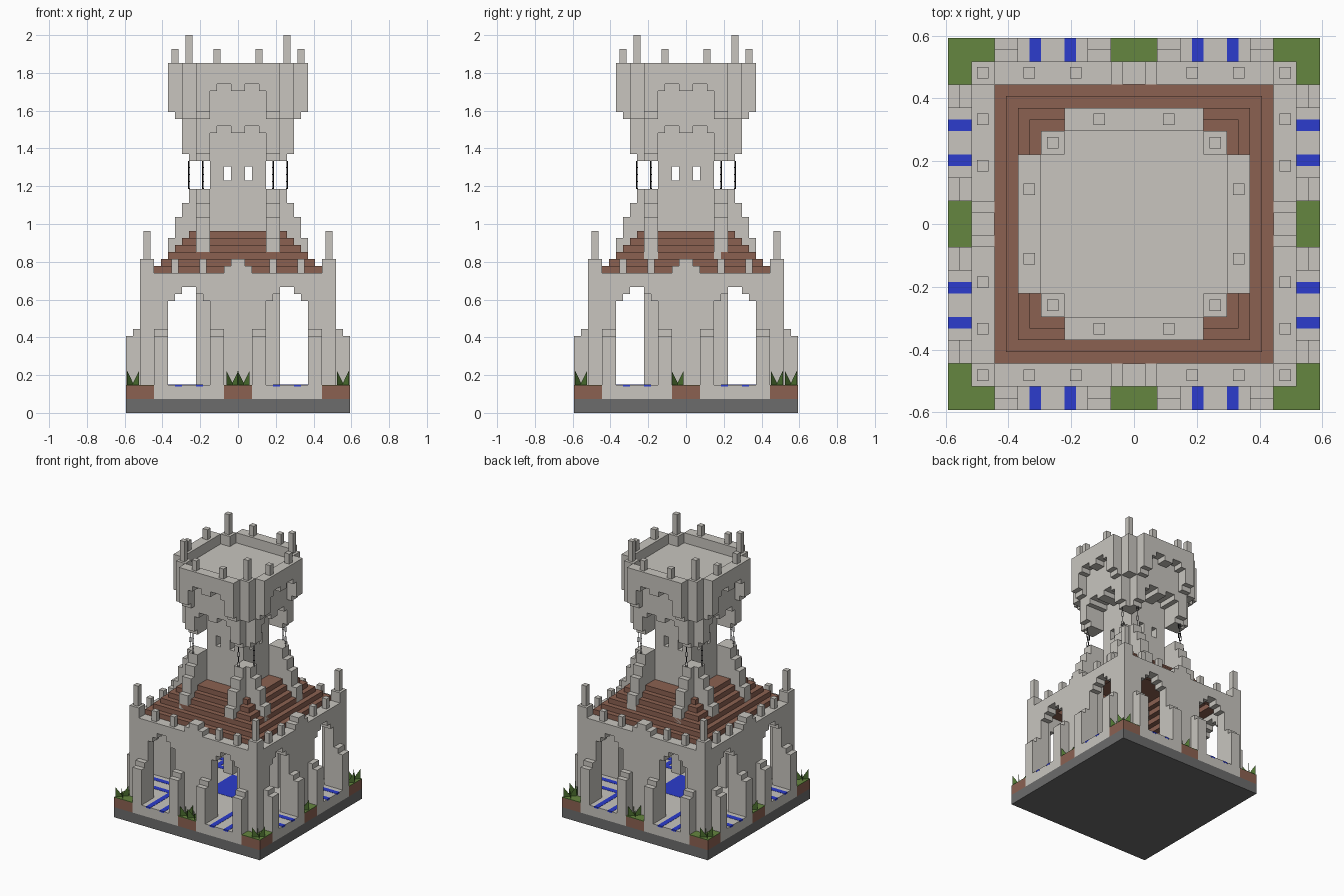
import bpy, bmesh, math
from mathutils import Matrix, Vector

if "Cube" in bpy.data.objects:
    bpy.data.objects.remove(bpy.data.objects["Cube"])

U = 2 / 27  # one block


def mat(name, r, g, b):
    m = bpy.data.materials.new(name)
    m.diffuse_color = (r, g, b, 1)
    m.use_nodes = True
    m.node_tree.nodes["Principled BSDF"].inputs["Base Color"].default_value = m.diffuse_color
    return m


STONE = mat("pale stone", .58, .56, .52)
BROWN = mat("brown", .26, .12, .083)
GRASS = mat("grass green", .13, .24, .05)
LEAF = mat("leaf green", .075, .17, .03)
BLUE = mat("water blue", .025, .045, .61)
BASE = mat("dark grey", .15, .15, .15)
IRON = mat("iron black", .02, .02, .025)


def finish(bm, name, material):
    bmesh.ops.recalc_face_normals(bm, faces=bm.faces)
    bmesh.ops.scale(bm, vec=(U, U, U), verts=bm.verts)
    me = bpy.data.meshes.new(name)
    bm.to_mesh(me)
    bm.free()
    me.materials.append(material)
    ob = bpy.data.objects.new(name, me)
    bpy.context.collection.objects.link(ob)
    return ob


def box(bm, x0, x1, y0, y1, z0, z1, M=Matrix()):
    T = Matrix.Translation(((x0 + x1) / 2, (y0 + y1) / 2, (z0 + z1) / 2))
    S = Matrix.Diagonal((x1 - x0, y1 - y0, z1 - z0, 1))
    bmesh.ops.create_cube(bm, size=1, matrix=M @ T @ S)


def four_sides(name, material, parts):
    """parts: (side0, side1, out0, out1, z0, z1) in blocks, mirrored and put on all four sides"""
    bm = bmesh.new()
    for a, b, r0, r1, z0, z1 in parts:
        for k in range(4):
            M = Matrix.Rotation(k * math.pi / 2, 4, 'Z')
            if a == 0:
                box(bm, -b, b, -r1, -r0, z0, z1, M)
            else:
                box(bm, a, b, -r1, -r0, z0, z1, M)
                if not (a == r0 and b == r1):  # corner pieces need no mirror
                    box(bm, -b, -a, -r1, -r0, z0, z1, M)
    return finish(bm, name, material)


def single(name, material, *dims):
    bm = bmesh.new()
    box(bm, *dims)
    return finish(bm, name, material)


# Ground: slab, stone floor, dirt patches with grass, pool and channels
single("base_slab", BASE, -8, 8, -8, 8, 0, 1)
single("inner_floor", STONE, -7, 7, -7, 7, 1, 2)
four_sides("outer_path", STONE, [(1, 6, 7, 8, 1, 2)])
four_sides("dirt_patches", BROWN, [(0, 1, 7, 8, 1, 1.95), (6, 7, 7, 8, 1, 1.95),
                                   (7, 8, 7, 8, 1, 1.95)])
four_sides("grass_tops", GRASS, [(0, 1, 7, 8, 1.95, 2.01), (6, 7, 7, 8, 1.95, 2.01),
                                 (7, 8, 7, 8, 1.95, 2.01)])
single("pool", BLUE, -2, 2, -2, 2, 1.9, 2.02)
four_sides("water_channels", BLUE, [(2.5, 3, 3, 8.01, 1.87, 2.02),
                                    (4, 4.5, 3, 8.01, 1.87, 2.02)])

# Lower hall walls with stepped arches
four_sides("hall_walls", STONE, [
    (0, 2, 6, 7, 1, 10), (5, 6, 6, 7, 1, 10), (6, 7, 6, 7, 1, 11),
    (2, 2.5, 6, 7, 8, 10), (4.5, 5, 6, 7, 8, 10),
    (2.5, 3, 6, 7, 8.5, 10), (4, 4.5, 6, 7, 8.5, 10), (3, 4, 6, 7, 9, 10)])
four_sides("arch_pillars", STONE, [
    (1, 2, 7, 7.5, 1, 6), (1, 2, 7.5, 8, 1, 5.5),
    (5, 6, 7, 7.5, 1, 6), (5, 6, 7.5, 8, 1, 5.5)])
four_sides("inner_columns", STONE, [(2, 3, 2, 3, 2, 12)])
four_sides("hall_battlements", STONE, [
    (6.25, 6.75, 6.25, 6.75, 11, 13), (4.25, 4.75, 6.25, 6.75, 10, 11),
    (2.25, 2.75, 6.25, 6.75, 10, 11), (0, 1, 6, 7, 10, 10.5), (0, .5, 6, 7, 10.5, 11)])

# Stepped brown roof, hollow underneath
four_sides("stepped_roof", BROWN, [
    (0, 6 - i / 2, 5 - i / 2, 6 - i / 2, 9.5 + i / 2, 10.5 + i / 2) for i in range(6)])
single("roof_cap", BROWN, -3, 3, -3, 3, 12, 13)

# Tower shaft with small windows
four_sides("tower_shaft", STONE, [
    (0, 2, 1, 2, 12, 16.6), (0, 2, 1, 2, 17.6, 24),
    (0, .5, 1, 2, 16.6, 17.6), (1, 2, 1, 2, 16.6, 17.6)])
four_sides("buttresses", STONE, [
    (2, 3, 2, 3.5, 11, 16), (2, 3, 3.5, 4, 11, 15),
    (2, 3, 4, 4.5, 11, 14), (2, 3, 4.5, 5, 11, 12.5)])


# Overhanging tiers: stepped legs and a double arch
def tier(r0, r1, z, top):
    return [(2, 3, r0, r1 - .5, z, top), (2, 3, r1 - .5, r1, z + .5, top),
            (0, 2, r0, r1, z + 2.5, top), (0, .5, r0, r1, z + 2, z + 2.5),
            (1.5, 2, r0, r1, z + 2, z + 2.5)]


four_sides("lower_overhang", STONE, tier(2, 4, 18, 21))
four_sides("upper_overhang", STONE, tier(4, 5, 21, 25) + [(3, 4, 3, 4, 21, 25)])
single("tower_top_floor", STONE, -4, 4, -4, 4, 21, 24)
four_sides("tower_battlements", STONE, [
    (1.25, 1.75, 4.25, 4.75, 25, 26), (3.25, 3.75, 3.25, 3.75, 25, 27)])

# Chains hanging between overhang and buttresses
bm = bmesh.new()
for k in range(4):
    for s in (-1, 1):
        P = Matrix.Rotation(k * math.pi / 2, 4, 'Z') @ Matrix.Translation((s * 2.5, -3.5, 0))
        for i in range(4):
            R = Matrix.Rotation(math.radians(45 + 90 * i), 4, 'Z')
            z = 16 + i * .5
            for side in (-1, 1):
                box(bm, side * .07 - .025, side * .07 + .025, -.02, .02, z, z + .5, P @ R)
            box(bm, -.09, .09, -.02, .02, z, z + .06, P @ R)
finish(bm, "chains", IRON)

# Grass tufts: crossed spiky leaves
bm = bmesh.new()
for cx, cy in ((-7.5, -7.5), (7.5, -7.5), (7.5, 7.5), (-7.5, 7.5), (-.4, -7.5),
               (.4, -7.5), (7.5, -.6), (7.5, 6.5), (-7.5, .5), (.4, 7.5)):
    for ang in (45, 135):
        d = Vector((math.cos(math.radians(ang)), math.sin(math.radians(ang)), 0))
        c = Vector((cx, cy, 2))
        for side in (-1, 1):
            pts = (c - d * side * .1, c + d * side * .6, c + d * side * .6 + Vector((0, 0, 1)))
            bm.faces.new([bm.verts.new(p) for p in pts])
finish(bm, "grass_tufts", LEAF)
